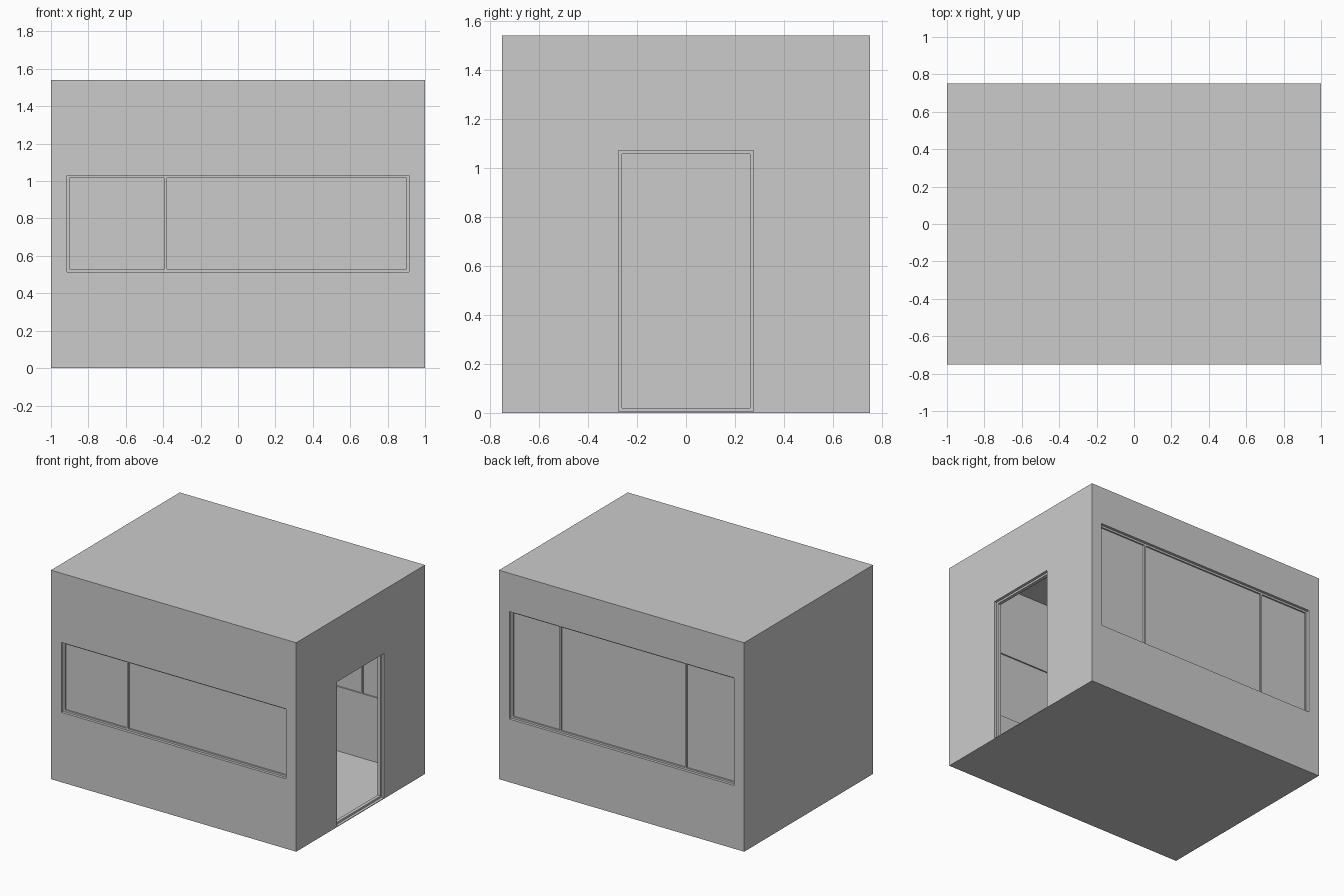
import bpy

cube = bpy.data.objects.get("Cube")
if cube:
    bpy.data.objects.remove(cube, do_unlink=True)

paint = bpy.data.materials.new("warmless_grey")
paint.use_nodes = True
grey = (0.6, 0.6, 0.6, 1)
paint.diffuse_color = grey
paint.node_tree.nodes["Principled BSDF"].inputs["Base Color"].default_value = grey

# Main sizes: half length, half width, height, wall and slab thickness
HX, HY, H = 1.0, 0.75, 1.54
WALL, SLAB = 0.045, 0.005
RECESS, RIM = 0.02, 0.014


def box(name, lo, hi):
    bpy.ops.mesh.primitive_cube_add(
        size=1, location=[(a + b) / 2 for a, b in zip(lo, hi)])
    ob = bpy.context.object
    ob.name = name
    ob.scale = [b - a for a, b in zip(lo, hi)]
    bpy.ops.object.transform_apply(location=True, rotation=False, scale=True)
    ob.data.materials.append(paint)
    return ob


def cut(target, lo, hi):
    """Subtract a box from the target and discard the cutter."""
    cutter = box("cutter", lo, hi)
    cutter.hide_render = True
    mod = target.modifiers.new("opening", "BOOLEAN")
    mod.operation = "DIFFERENCE"
    mod.solver = "EXACT"
    mod.object = cutter
    bpy.ops.object.select_all(action="DESELECT")
    bpy.context.view_layer.objects.active = target
    target.select_set(True)
    bpy.ops.object.modifier_apply(modifier=mod.name)
    bpy.data.objects.remove(cutter, do_unlink=True)


# Hollow room
room = box("room_shell", (-HX, -HY, 0), (HX, HY, H))
cut(room, (WALL - HX, WALL - HY, SLAB), (HX - WALL, HY - WALL, H - SLAB))


def window(name, side, half, z0, z1, mullions):
    """Opening, frame and glass in the front (-1) or back (+1) wall."""
    def span(near, far):
        return sorted((side * (HY - near), side * (HY - far)))

    a, b = span(-0.1, WALL + 0.1)
    cut(room, (-half, a, z0), (half, b, z1))
    a, b = span(RECESS, WALL)
    frame = box(name + "_frame", (-half, a, z0), (half, b, z1))
    edges = [-half + RIM / 2] + mullions + [half - RIM / 2]
    a, b = span(-0.1, WALL + 0.1)
    g0, g1 = span(0.031, 0.035)
    for i, (left, right) in enumerate(zip(edges, edges[1:])):
        x0, x1 = left + RIM / 2, right - RIM / 2
        cut(frame, (x0, a, z0 + RIM), (x1, b, z1 - RIM))
        box(f"{name}_glass_{i + 1}", (x0, g0, z0 + RIM), (x1, g1, z1 - RIM))


window("front_window", -1, 0.915, 0.515, 1.03, [-0.387])
window("back_window", 1, 0.915, 0.466, 1.258, [-0.51, 0.515])

# Open doorway with its frame
DOOR, TOP = 0.275, 1.07
cut(room, (HX - WALL - 0.1, -DOOR, SLAB), (HX + 0.1, DOOR, TOP))
door_frame = box("door_frame", (HX - WALL, -DOOR, SLAB), (HX - RECESS, DOOR, TOP))
cut(door_frame, (HX - 0.2, RIM - DOOR, SLAB + RIM), (HX + 0.1, DOOR - RIM, TOP - RIM))
